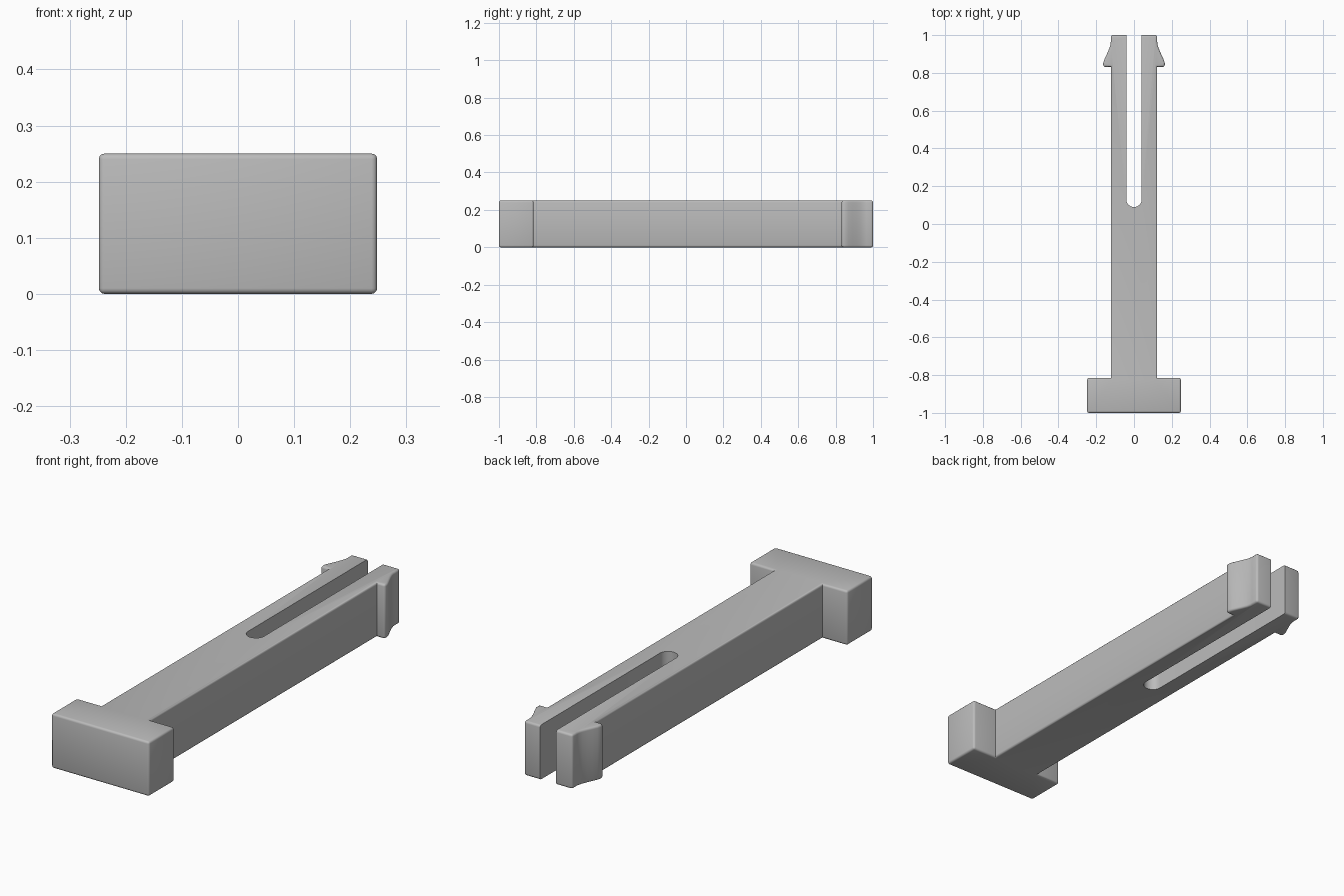
import bpy, bmesh, math

cube = bpy.data.objects.get("Cube")
if cube:
    bpy.data.objects.remove(cube, do_unlink=True)

HEIGHT = 0.25
SLOT_R = 0.041
SLOT_END = 0.09

grey = bpy.data.materials.new("light_grey")
grey.use_nodes = True
colour = (0.5, 0.5, 0.5, 1)
grey.diffuse_color = colour
grey.node_tree.nodes["Principled BSDF"].inputs["Base Color"].default_value = colour


def prism(name, outline, z0, z1, bevel=0):
    """Extrude a counter-clockwise outline; round only its convex edges."""
    bm = bmesh.new()
    base = bm.faces.new([bm.verts.new((x, y, z0)) for x, y in outline])
    ext = bmesh.ops.extrude_face_region(bm, geom=[base], use_keep_orig=True)
    top = [v for v in ext["geom"] if isinstance(v, bmesh.types.BMVert)]
    bmesh.ops.translate(bm, verts=top, vec=(0, 0, z1 - z0))
    bmesh.ops.recalc_face_normals(bm, faces=bm.faces)
    if bevel:
        convex = [e for e in bm.edges if e.calc_face_angle_signed() > 0.7]
        bmesh.ops.bevel(bm, geom=convex, offset=bevel, segments=3, profile=0.5,
                        affect='EDGES', clamp_overlap=True)
    mesh = bpy.data.meshes.new(name)
    bm.to_mesh(mesh)
    bm.free()
    obj = bpy.data.objects.new(name, mesh)
    bpy.context.collection.objects.link(obj)
    mesh.materials.append(grey)
    return obj


# Half outline: wide head, long stem, hooked barb, tip
half = [(0.248, -1), (0.248, -0.815), (0.123, -0.815), (0.123, 0.832),
        (0.163, 0.832), (0.163, 0.853), (0.158, 0.868), (0.148, 0.89),
        (0.138, 0.912), (0.129, 0.934), (0.124, 0.952), (0.123, 0.965),
        (0.123, 1)]
outline = half + [(-x, y) for x, y in reversed(half)]
clip = prism("snap_clip", outline, 0, HEIGHT, bevel=0.01)

# Round-ended slot that splits the stem into two prongs
arc = [math.pi + math.pi * i / 24 for i in range(25)]
slot = [(SLOT_R * math.cos(a), SLOT_END + SLOT_R + SLOT_R * math.sin(a)) for a in arc]
slot += [(SLOT_R, 1.2), (-SLOT_R, 1.2)]
cutter = prism("slot_cutter", slot, -0.1, HEIGHT + 0.1)
cutter.hide_render = True

cut = clip.modifiers.new("slot", 'BOOLEAN')
cut.operation = 'DIFFERENCE'
cut.solver = 'EXACT'
cut.object = cutter

bpy.ops.object.select_all(action='DESELECT')
clip.select_set(True)
bpy.context.view_layer.objects.active = clip
bpy.ops.object.modifier_apply(modifier=cut.name)
bpy.data.objects.remove(cutter, do_unlink=True)
bpy.ops.object.shade_smooth_by_angle(angle=math.radians(32))
